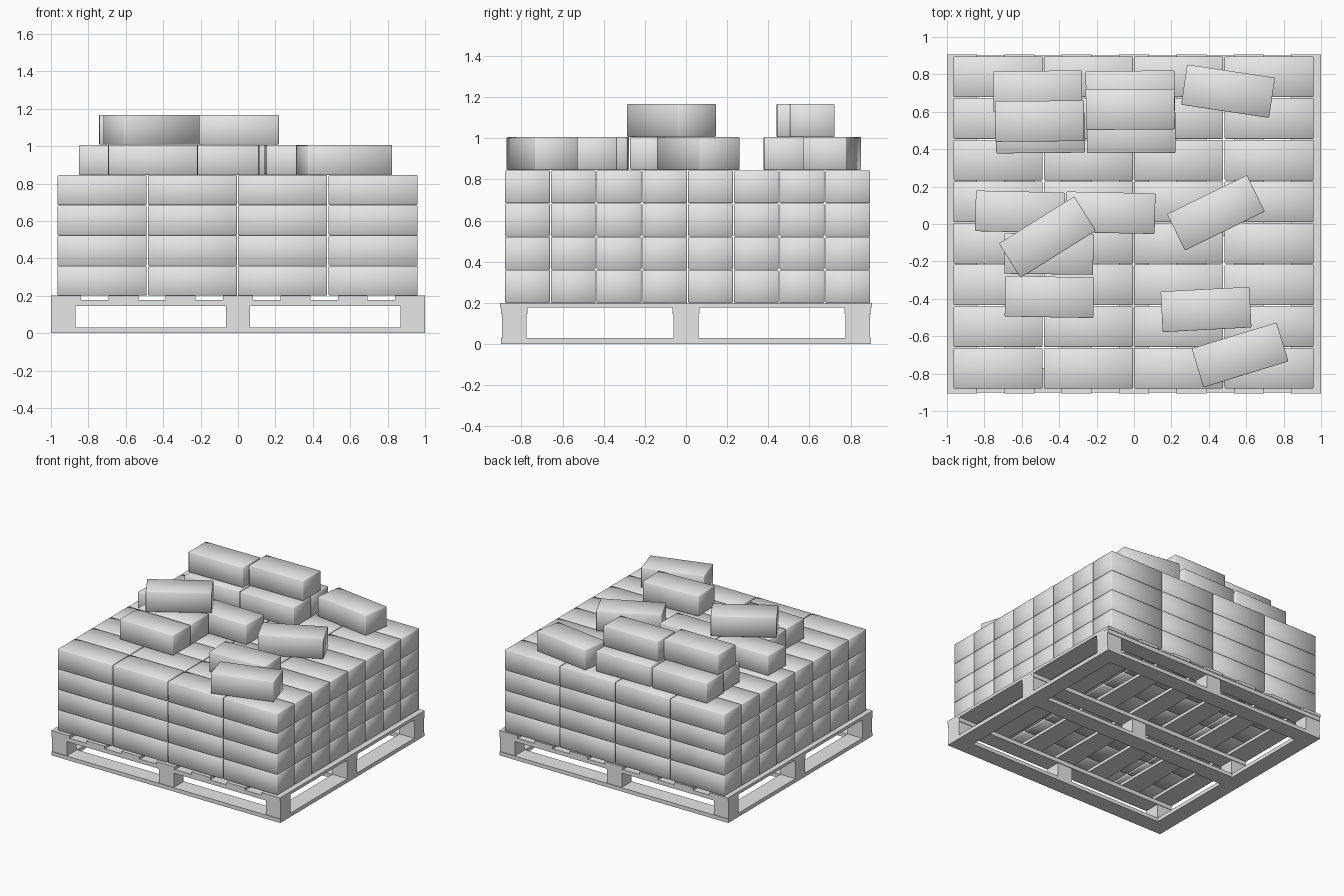
import bpy, bmesh, math
from mathutils import Matrix, Vector

old = bpy.data.objects.get("Cube")
if old:
    bpy.data.objects.remove(old, do_unlink=True)

grey = bpy.data.materials.new("plain_grey")
grey.use_nodes = True
grey.diffuse_color = (0.8, 0.8, 0.8, 1)
grey.node_tree.nodes["Principled BSDF"].inputs["Base Color"].default_value = grey.diffuse_color


def add_mesh(name, boxes, smooth=False, bevel=0):
    """Boxes are (centre, size, turn in degrees)."""
    bm = bmesh.new()
    for centre, size, turn in boxes:
        place = (Matrix.Translation(centre) @ Matrix.Rotation(math.radians(turn), 4, 'Z')
                 @ Matrix.Diagonal((*size, 1)))
        bmesh.ops.create_cube(bm, size=1, matrix=place)
    if bevel:
        bmesh.ops.bevel(bm, geom=bm.edges[:], offset=bevel, segments=1, affect='EDGES')
    for face in bm.faces:
        face.smooth = smooth
    mesh = bpy.data.meshes.new(name)
    bm.to_mesh(mesh)
    bm.free()
    mesh.materials.append(grey)
    obj = bpy.data.objects.new(name, mesh)
    bpy.context.collection.objects.link(obj)
    return obj


def span(x0, x1, y0, y1, z0, z1):
    return (Vector((x0 + x1, y0 + y1, z0 + z1)) / 2, (x1 - x0, y1 - y0, z1 - z0), 0)


# Pallet: bottom frame, blocks, runners and top slats
HALF_X, HALF_Y, BOARD = 1.0, 0.905, 0.13
rows = (-0.835, 0, 0.835)
columns = (-0.935, 0, 0.935)
h = BOARD / 2
frame = [span(-HALF_X, HALF_X, y - h, y + h, 0, 0.03) for y in rows]
for x in (columns[0], columns[2]):
    for y in (-0.4175, 0.4175):
        frame.append(span(x - h, x + h, y - 0.3525, y + 0.3525, 0, 0.03))
add_mesh("pallet_bottom_frame", frame)
add_mesh("pallet_blocks", [span(x - h, x + h, y - 0.06, y + 0.06, 0.03, 0.145)
                           for x in columns for y in rows])
add_mesh("pallet_runners", [span(-HALF_X, HALF_X, y - h, y + h, 0.145, 0.177) for y in rows])
slats = []
for i in range(7):
    x = -0.92 + i * 0.3067
    slats.append(span(x - 0.08, x + 0.08, -HALF_Y, HALF_Y, 0.177, 0.2))
add_mesh("pallet_top_slats", slats)

# Stacked bricks in four even layers
BRICK = (0.475, 0.217, 0.16)
PITCH = (0.483, 0.2225, 0.1615)


def layer_z(layer):
    return 0.2 + BRICK[2] / 2 + layer * PITCH[2]


for layer in range(4):
    bricks = [(((i - 1.5) * PITCH[0] - 0.002, (j - 3.5) * PITCH[1] + 0.008, layer_z(layer)), BRICK, 0)
              for i in range(4) for j in range(8)]
    add_mesh(f"brick_layer_{layer + 1}", bricks, True, 0.004)

# Loose bricks on top: x, y, turn
lower = [(-0.515, 0.71, 0.8), (-0.02, 0.71, 0.8), (-0.50, 0.488, 0.5), (-0.015, 0.488, 0.2),
         (0.503, 0.71, -8.5), (-0.61, 0.065, -1.3), (-0.125, 0.06, -1.2), (-0.455, -0.16, -0.7),
         (-0.452, -0.39, -1), (0.438, 0.06, 26), (0.385, -0.457, 3), (0.567, -0.70, 17)]
upper = [(-0.505, 0.55, 0.5), (-0.02, 0.613, 0.4), (-0.463, -0.07, 32)]
for name, layer, spots in (("loose_bricks_lower", 4, lower), ("loose_bricks_upper", 5, upper)):
    add_mesh(name, [((x, y, layer_z(layer)), BRICK, turn) for x, y, turn in spots], True, 0.004)
